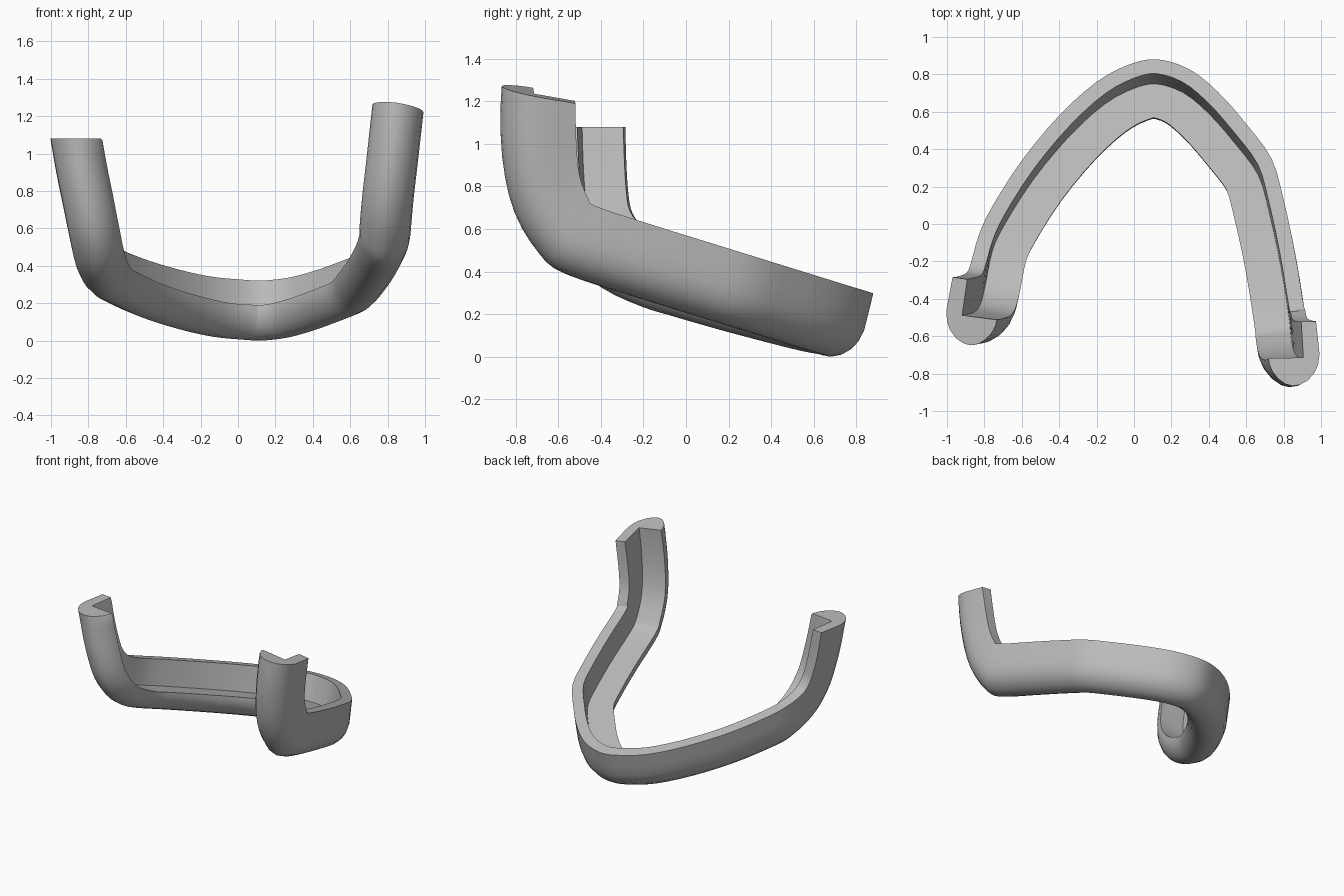
import bpy, bmesh, math
from mathutils import Vector

if "Cube" in bpy.data.objects:
    bpy.data.objects.remove(bpy.data.objects["Cube"])

# Outer rim stations, left arm top -> front -> right arm top:
# x, y, z, opening angle (deg: 17 = body opens up, 90 = arm opens forward), sideways twist
DEPTH = 0.30


def body(x, y, droop=0.0):
    return (x, y, 0.297 + 0.31 * (0.88 - y) - droop, 17, 0)


stations = [
    (-0.97, -0.285, 1.08, 90, -0.13), (-0.94, -0.28, 0.90, 86, -0.11),
    (-0.91, -0.27, 0.76, 76, -0.08), (-0.887, -0.25, 0.67, 56, -0.04),
    (-0.867, -0.19, 0.605, 32, 0),
    body(-0.83, -0.06, 0.035), body(-0.76, 0.09, 0.035), body(-0.60, 0.34, 0.03),
    body(-0.40, 0.58, 0.02), body(-0.20, 0.76, 0.01), body(-0.02, 0.855),
    body(0.13, 0.88), body(0.30, 0.825), body(0.45, 0.705), body(0.60, 0.535),
    body(0.735, 0.35), body(0.80, 0.13), body(0.86, -0.15),
    (0.905, -0.42, 0.705, 20, 0), (0.915, -0.46, 0.745, 38, 0),
    (0.925, -0.50, 0.85, 58, 0.02), (0.945, -0.515, 1.00, 77, 0.04),
    (0.973, -0.52, 1.19, 100, 0.05),
]

# Cross-section (inward, away from the opening): tall outer wall, inner shelf, round bottom
profile = [(0, 0), (-0.006, 0.10), (-0.01, 0.18), (0.0, 0.235), (0.022, 0.28),
           (0.06, 0.32), (0.105, 0.343), (0.145, 0.348), (0.185, 0.335),
           (0.222, 0.305), (0.25, 0.265), (0.264, 0.225), (0.267, 0.195),
           (0.078, 0.195), (0.08, 0)]


def catmull(a, b, c, d, t):
    return [0.5 * (2 * q + (r - p) * t + (2 * p - 5 * q + 4 * r - s) * t * t
                   + (3 * q - p - 3 * r + s) * t ** 3) for p, q, r, s in zip(a, b, c, d)]


# Smoothly resample the stations
SUB = 3
n = len(stations)
path = []
for i in range(n - 1):
    a, b = stations[max(i - 1, 0)], stations[i]
    c, d = stations[i + 1], stations[min(i + 2, n - 1)]
    path += [catmull(a, b, c, d, k / SUB) for k in range(SUB)]
path.append(list(stations[-1]))

# Sweep the cross-section along the rim
bm = bmesh.new()
rings = []
for i, (x, y, z, ang, twist) in enumerate(path):
    p = Vector((x, y, z))
    t = Vector(path[min(i + 1, len(path) - 1)][:3]) - Vector(path[max(i - 1, 0)][:3])
    a = math.radians(ang)
    v = Vector((twist, -math.sin(a), -math.cos(a))).normalized()
    u = v.cross(t).normalized()
    ring = [bm.verts.new(p + u * pu + v * pv) for pu, pv in profile]
    rings.append(ring)
for vert in rings[0]:            # level cut on the left arm
    vert.co.z = 1.08
m = len(profile)
for r, s in zip(rings, rings[1:]):
    for j in range(m):
        k = (j + 1) % m
        bm.faces.new((r[j], r[k], s[k], s[j]))
bm.faces.new(rings[0])
bm.faces.new(rings[-1][::-1])
bmesh.ops.recalc_face_normals(bm, faces=bm.faces)

# Stand on the ground
low = min(v.co.z for v in bm.verts)
bmesh.ops.translate(bm, verts=bm.verts, vec=(0, 0, -low))

mesh = bpy.data.meshes.new("curved_channel_guard")
bm.to_mesh(mesh)
bm.free()
guard = bpy.data.objects.new("curved_channel_guard", mesh)
bpy.context.collection.objects.link(guard)

grey = bpy.data.materials.new("plain_grey")
grey.diffuse_color = (0.5, 0.5, 0.5, 1)
grey.use_nodes = True
grey.node_tree.nodes["Principled BSDF"].inputs["Base Color"].default_value = grey.diffuse_color
mesh.materials.append(grey)

bpy.context.view_layer.objects.active = guard
guard.select_set(True)
bpy.ops.object.shade_smooth_by_angle(angle=math.radians(40))
